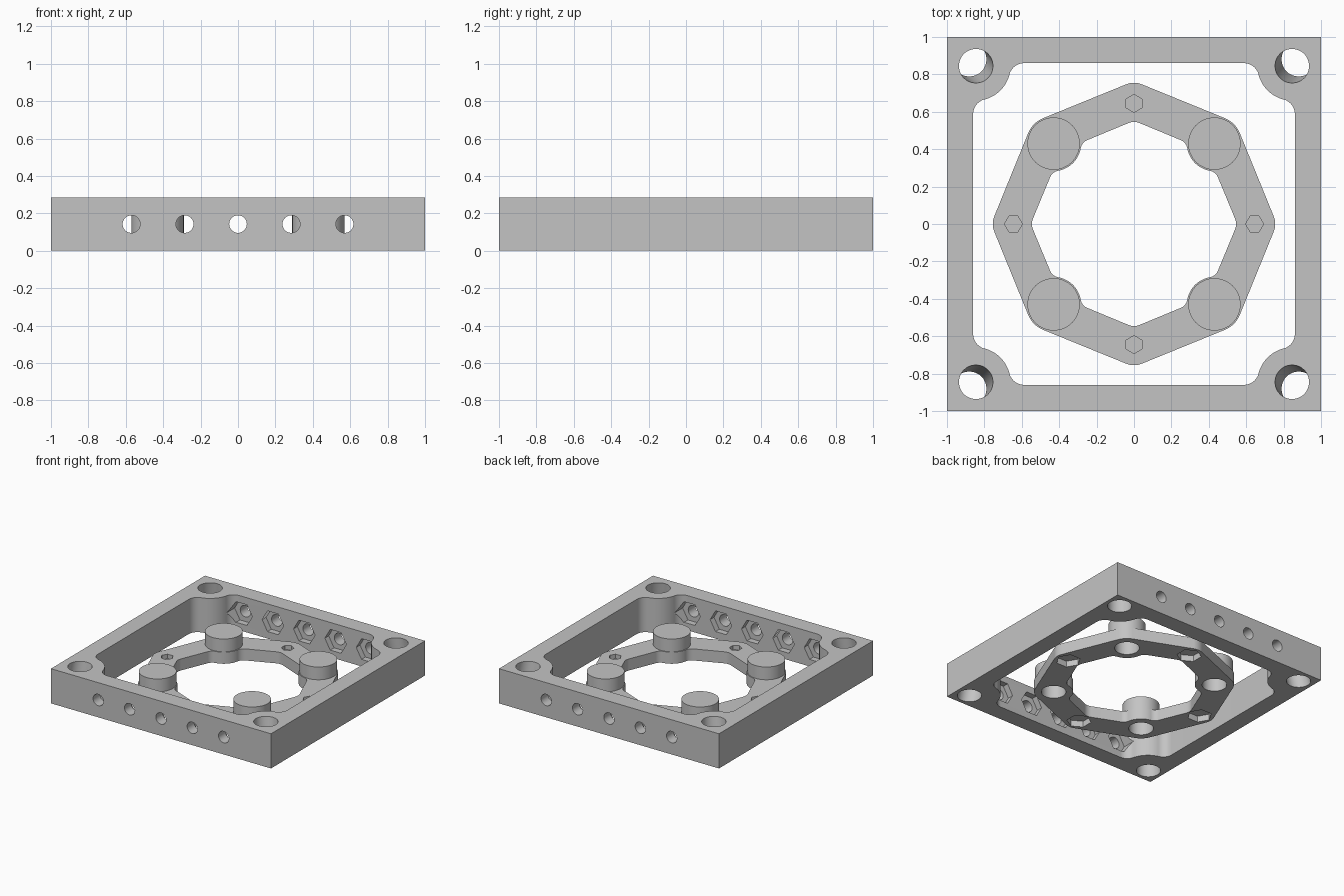
import bpy, bmesh
from math import radians, sin, cos, tan, atan2, sqrt, hypot
from mathutils import Vector, Matrix

cube = bpy.data.objects.get("Cube")
if cube:
    bpy.data.objects.remove(cube, do_unlink=True)

grey = bpy.data.materials.new("plain_grey")
grey.use_nodes = True
grey.diffuse_color = (0.55, 0.55, 0.55, 1)
grey.node_tree.nodes["Principled BSDF"].inputs["Base Color"].default_value = grey.diffuse_color

HEIGHT = 0.285
RING_TOP = 0.095
POST_TOP = 0.2


def arc(centre, r, a0, a1, n=16):
    """Points along an arc, angles in degrees."""
    steps = [radians(a0 + (a1 - a0) * i / n) for i in range(n + 1)]
    return [Vector((centre[0] + r * cos(t), centre[1] + r * sin(t))) for t in steps]


def spin(points, degrees):
    turn = Matrix.Rotation(radians(degrees), 2)
    return [turn @ p for p in points]


def circle(r, n=64):
    return arc((0, 0), r, 0, 360, n)


def prism(name, points, z0, z1, shift=(0, 0), matrix=None):
    """Extruded outline; shift slides the bottom sideways for slanted shapes."""
    outline = [p for i, p in enumerate(points) if (p - points[i - 1]).length > 1e-4]
    bm = bmesh.new()
    low = [bm.verts.new((p.x + shift[0], p.y + shift[1], z0)) for p in outline]
    high = [bm.verts.new((p.x, p.y, z1)) for p in outline]
    bm.faces.new(low)
    bm.faces.new(high)
    for i in range(len(low)):
        bm.faces.new((low[i - 1], low[i], high[i], high[i - 1]))
    if matrix:
        bm.transform(matrix)
    bmesh.ops.recalc_face_normals(bm, faces=bm.faces)
    mesh = bpy.data.meshes.new(name)
    bm.to_mesh(mesh)
    bm.free()
    mesh.materials.append(grey)
    obj = bpy.data.objects.new(name, mesh)
    bpy.context.collection.objects.link(obj)
    return obj


def combine(target, tool, operation="DIFFERENCE"):
    mod = target.modifiers.new("combine", "BOOLEAN")
    mod.operation, mod.solver, mod.object = operation, "EXACT", tool
    bpy.context.view_layer.objects.active = target
    bpy.ops.object.modifier_apply(modifier=mod.name)
    bpy.data.objects.remove(tool, do_unlink=True)


def lobed_opening(d, lobe_dist, a, lobe_r, fillet, corner):
    """Closed opening: walls at distance d, round lobes on the diagonals, filleted joins."""
    b = 45 - a
    c = Vector((lobe_dist * sin(radians(a)), lobe_dist * cos(radians(a))))
    fy = d - fillet
    f = Vector((c.x - sqrt((lobe_r + fillet) ** 2 - (c.y - fy) ** 2), fy))
    phi = atan2(c.y - f.y, c.x - f.x) * 180 / radians(180)
    half = arc((-(d - corner) * tan(radians(b)), d - corner), corner, 90 + b, 90, 8)
    half += arc(f, fillet, 90, phi) + arc(c, lobe_r, phi + 180, 270 - a)
    half = spin(half, a - 45)
    quarter = half + [p.yx for p in reversed(half)]
    return [p for k in range(4) for p in spin(quarter, -90 * k)]


def finish(obj):
    bpy.ops.object.select_all(action="DESELECT")
    obj.select_set(True)
    bpy.context.view_layer.objects.active = obj
    bpy.ops.object.shade_smooth_by_angle(angle=radians(20))


# Square frame with corner bosses inside
square = [Vector(p) for p in ((-1, -1), (1, -1), (1, 1), (-1, 1))]
frame = prism("square_frame", square, 0, HEIGHT)
opening = lobed_opening(0.86, hypot(0.845, 0.845), 45, 0.185, 0.08, 0.01)
combine(frame, prism("cutter", opening, -0.1, HEIGHT + 0.1))

# Slanted corner holes, leaning outward towards the bottom
for sx in (-1, 1):
    for sy in (-1, 1):
        pts = [p + Vector((sx * 0.84, sy * 0.84)) for p in circle(0.091)]
        lean = (sx * 0.045, sy * 0.045)
        combine(frame, prism("cutter", pts, -0.04, HEIGHT + 0.04, lean))

# Screw holes with hexagonal nut pockets in the front and back walls
for side in (0, 180):
    for i in range(-2, 3):
        place = (Matrix.Rotation(radians(side), 4, "Z")
                 @ Matrix.Translation((i * 0.285, 0, HEIGHT / 2))
                 @ Matrix.Rotation(radians(-90), 4, "X"))
        combine(frame, prism("cutter", circle(0.047, 32), 0.8, 1.1, matrix=place))
        combine(frame, prism("cutter", circle(0.098, 6), 0.78, 0.91, matrix=place))
finish(frame)

# Eight-sided ring plate
outer = []
for k in range(8):
    dist, r = (0.608, 0.147) if k % 2 else (0.645, 0.11)
    outer += spin(arc((dist, 0), r, -22.5, 22.5, 10), 45 * k)
ring = prism("ring_plate", outer, 0, RING_TOP)
opening = lobed_opening(0.51, 0.608, 22.5, 0.147, 0.06, 0.08)
combine(ring, prism("cutter", opening, -0.1, 0.3))

for k in range(4):
    # Capped posts on the diagonals, hollow from below
    at_post = Matrix.Rotation(radians(90 * k + 45), 4, "Z") @ Matrix.Translation((0.608, 0, 0))
    combine(ring, prism("post", circle(0.14), 0.05, POST_TOP, matrix=at_post), "UNION")
    combine(ring, prism("cutter", circle(0.093), -0.1, 0.175, matrix=at_post))
    # Small hexagonal holes above, wider nut pockets below, thin web between
    at_nut = Matrix.Rotation(radians(90 * k), 4, "Z") @ Matrix.Translation((0.645, 0, 0))
    combine(ring, prism("cutter", circle(0.048, 6), 0.06, 0.3, matrix=at_nut))
    combine(ring, prism("cutter", circle(0.093, 6), -0.1, 0.05, matrix=at_nut))
finish(ring)
